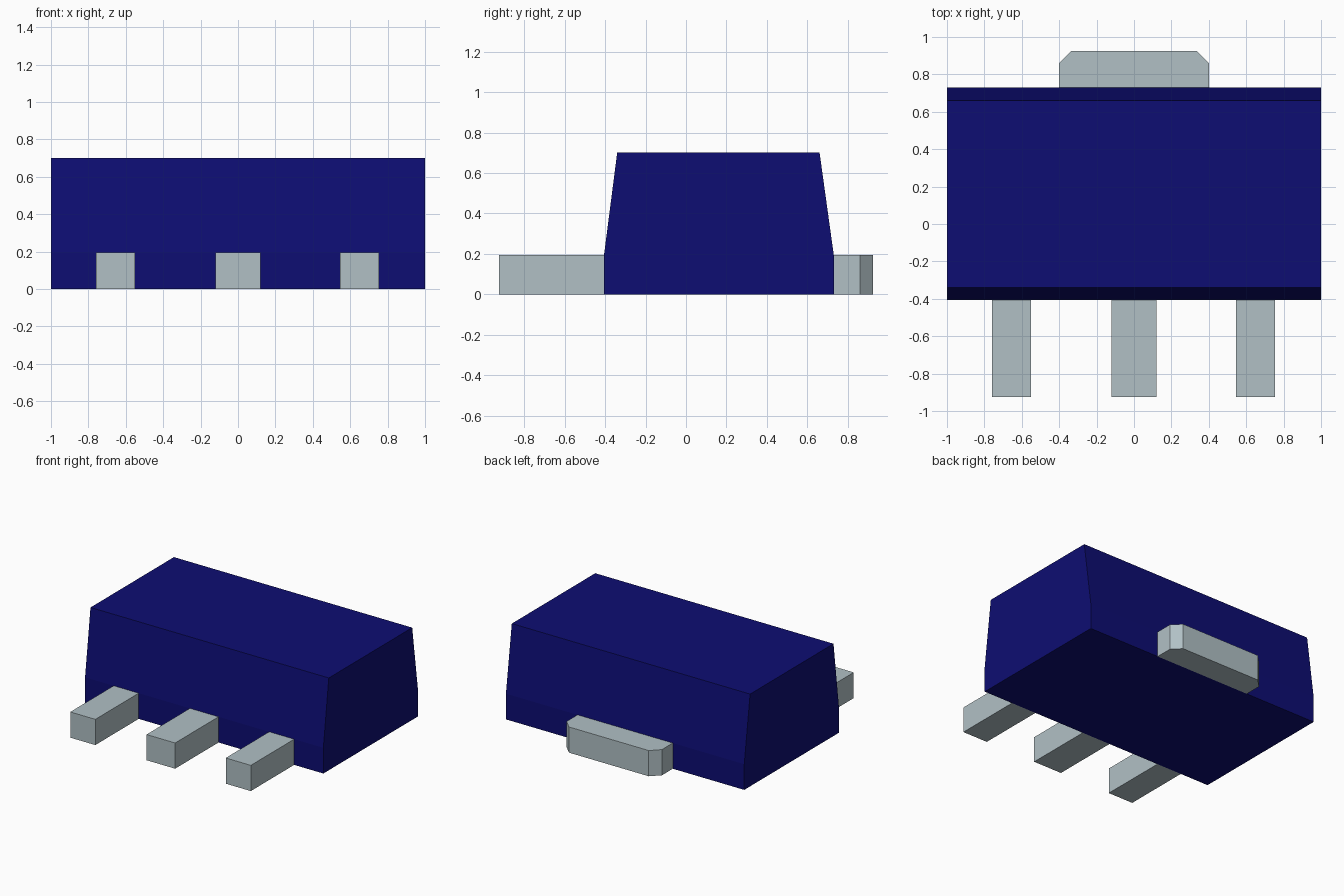
import bpy
import bmesh
from mathutils import Vector

cube = bpy.data.objects.get("Cube")
if cube:
    bpy.data.objects.remove(cube, do_unlink=True)


def make_material(name, color):
    mat = bpy.data.materials.new(name)
    mat.use_nodes = True
    mat.diffuse_color = color
    mat.node_tree.nodes["Principled BSDF"].inputs["Base Color"].default_value = color
    return mat


def prism(name, outline, direction, mat):
    """Extrude a closed outline along a direction into a flat-shaded solid."""
    bm = bmesh.new()
    face = bm.faces.new([bm.verts.new(p) for p in outline])
    result = bmesh.ops.extrude_face_region(bm, geom=[face], use_keep_orig=True)
    moved = [v for v in result["geom"] if isinstance(v, bmesh.types.BMVert)]
    bmesh.ops.translate(bm, verts=moved, vec=Vector(direction))
    bmesh.ops.recalc_face_normals(bm, faces=bm.faces)
    mesh = bpy.data.meshes.new(name)
    bm.to_mesh(mesh)
    bm.free()
    mesh.materials.append(mat)
    obj = bpy.data.objects.new(name, mesh)
    bpy.context.collection.objects.link(obj)
    return obj


navy = make_material("navy plastic", (0.004, 0.004, 0.17, 1))
metal = make_material("pale grey metal", (0.44, 0.53, 0.56, 1))

FRONT, BACK, LEAD_TOP, TOP = -0.405, 0.73, 0.195, 0.7

# Package body: straight base with front and back tapering above the leads
profile = [(FRONT, 0), (FRONT, LEAD_TOP), (-0.34, TOP),
           (0.66, TOP), (BACK, LEAD_TOP), (BACK, 0)]
prism("body", [(-1, y, z) for y, z in profile], (2, 0, 0), navy)

# Three front leads, the middle one wider
for name, x, half in (("right_lead", -0.655, 0.105),
                      ("middle_lead", 0, 0.12),
                      ("left_lead", 0.65, 0.105)):
    outline = [(x - half, -0.925, 0), (x + half, -0.925, 0),
               (x + half, FRONT, 0), (x - half, FRONT, 0)]
    prism(name, outline, (0, 0, LEAD_TOP), metal)

# Wide back tab with clipped outer corners
side = [(0.4, BACK), (0.4, 0.86), (0.335, 0.925)]
tab = side + [(-x, y) for x, y in reversed(side)]
prism("back_tab", [(x, y, 0) for x, y in tab], (0, 0, LEAD_TOP), metal)
